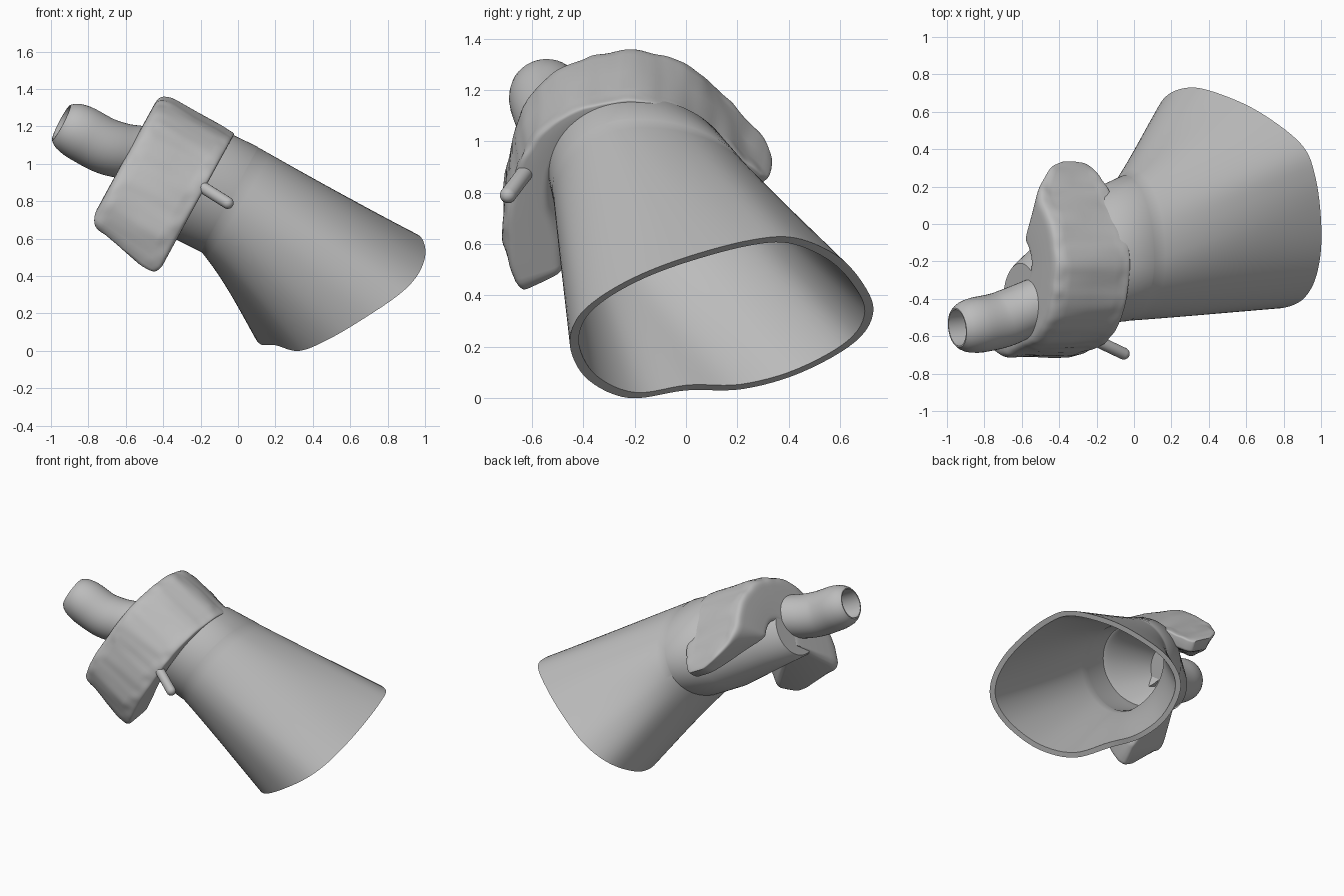
import bpy, bmesh, math
from mathutils import Vector, noise

cube = bpy.data.objects.get("Cube")
if cube:
    bpy.data.objects.remove(cube)

grey = bpy.data.materials.new("plain_grey")
grey.use_nodes = True
COLOUR = (0.5, 0.5, 0.5, 1)
grey.diffuse_color = COLOUR
grey.node_tree.nodes["Principled BSDF"].inputs["Base Color"].default_value = COLOUR

AXIS = Vector((0.8775, 0, -0.4795))   # along the neck, towards the wide mouth
UP = Vector((0.4795, 0, 0.8775))      # across the neck, upwards
SIDE = Vector((0, 1, 0))


def place(u, v, w):
    return SIDE * u + UP * v + AXIS * w


def spline(points, count, closed):
    """Evenly stepped Catmull-Rom samples through the points."""
    pts = [Vector(p) for p in points]
    n = len(pts)
    spans = n if closed else n - 1
    at = lambda i: pts[i % n] if closed else pts[max(0, min(n - 1, i))]
    out = []
    for k in range(count):
        s = k * spans / (count if closed else count - 1)
        i = min(int(s), spans - 1)
        t = s - i
        a, b, c, d = at(i - 1), at(i), at(i + 1), at(i + 2)
        out.append(0.5 * (2 * b + (c - a) * t + (2 * a - 5 * b + 4 * c - d) * t * t
                          + (3 * b - a - 3 * c + d) * t ** 3))
    return out


def loft(name, rings, angle=40):
    """Skin a list of equal rings and close both ends."""
    bm = bmesh.new()
    loops = [[bm.verts.new(p) for p in r] for r in rings]
    n = len(loops[0])
    for a, b in zip(loops, loops[1:]):
        for i in range(n):
            j = (i + 1) % n
            bm.faces.new((a[i], a[j], b[j], b[i]))
    bm.faces.new(loops[0])
    bm.faces.new(loops[-1])
    bmesh.ops.recalc_face_normals(bm, faces=bm.faces)
    mesh = bpy.data.meshes.new(name)
    bm.to_mesh(mesh)
    bm.free()
    mesh.materials.append(grey)
    obj = bpy.data.objects.new(name, mesh)
    bpy.context.collection.objects.link(obj)
    bpy.ops.object.select_all(action='DESELECT')
    obj.select_set(True)
    bpy.context.view_layer.objects.active = obj
    bpy.ops.object.shade_smooth_by_angle(angle=math.radians(angle))


def shrink(ring, amount):
    mid = sum(ring, Vector()) / len(ring)
    return [p + (mid - p).normalized() * amount for p in ring]


def tube(path, radii, n=40):
    rings = []
    for i, (p, r) in enumerate(zip(path, radii)):
        a, b = path[max(i - 1, 0)], path[min(i + 1, len(path) - 1)]
        d = (b - a) if (b - a).length > 1e-6 else path[-1] - path[0]
        q = d.to_track_quat('Z', 'Y')
        rings.append([p + q @ Vector((r * math.cos(math.tau * k / n),
                                      r * math.sin(math.tau * k / n), 0)) for k in range(n)])
    return rings


# Funnel: neck flaring into a slanted, wavy mouth
mouth = spline([(0.3, 0.73, 0.34), (0.5, 0.68, 0.46), (0.7, 0.58, 0.56), (0.9, 0.42, 0.625),
                (0.97, 0.25, 0.615), (1.0, 0.02, 0.555), (0.995, -0.18, 0.48),
                (0.95, -0.34, 0.39), (0.86, -0.43, 0.3), (0.7, -0.45, 0.19),
                (0.5, -0.38, 0.07), (0.33, -0.22, 0.0), (0.2, 0.0, 0.03),
                (0.12, 0.22, 0.035), (0.09, 0.45, 0.1), (0.15, 0.66, 0.22)], 96, True)
centre = Vector((0.53, 0.13, 0.33))
angles = [math.atan2((p - centre).dot(UP), (p - centre).dot(SIDE)) for p in mouth]


def neck_ring(u, v, w, r, wide):
    """Neck section whose back half is stretched to the wide radius."""
    return [place(u + (wide if math.cos(a) > 0 else r) * math.cos(a),
                  v + r * math.sin(a), w) for a in angles]


seam = neck_ring(-0.2, 0.688, -0.425, 0.318, 0.46)
outer = [neck_ring(-0.4, 0.6, -1.02, 0.19, 0.19), neck_ring(-0.4, 0.6, -1.01, 0.2, 0.2),
         neck_ring(-0.33, 0.65, -0.88, 0.26, 0.26), neck_ring(-0.22, 0.68, -0.62, 0.318, 0.4),
         neck_ring(-0.2, 0.688, -0.43, 0.32, 0.46), seam]
STEPS = 14
for k in range(1, STEPS + 1):
    t = k / STEPS
    row = []
    for s, m, a in zip(seam, mouth, angles):
        bend = (AXIS * 0.12 - (m - s) * 0.18) * (1 - 0.7 * max(0, math.cos(a)))
        row.append(s.lerp(m, t) + bend * (t * (1 - t) ** 2))
    outer.append(row)
inner = [shrink(r, 0.037) for r in reversed(outer[2:])]
loft("funnel", outer + inner)

# Collar: rough horseshoe strap over the neck; each row is outer u, v and inner u, v
strap = [(-0.65, 0.13, -0.48, 0.22), (-0.71, 0.33, -0.49, 0.36), (-0.70, 0.52, -0.53, 0.53),
         (-0.65, 0.72, -0.52, 0.70), (-0.55, 0.88, -0.45, 0.84), (-0.38, 0.985, -0.33, 0.93),
         (-0.18, 1.01, -0.18, 0.95), (0.0, 0.94, -0.03, 0.88), (0.14, 0.82, 0.08, 0.78),
         (0.25, 0.72, 0.17, 0.67), (0.335, 0.64, 0.26, 0.58)]
SECTIONS, AROUND = 110, 56
power = lambda x: math.copysign(abs(x) ** 0.25, x)
rings = []
rows = spline([r[:2] + (0,) for r in strap], SECTIONS, False)
inside = spline([r[2:] + (0,) for r in strap], SECTIONS, False)
for k, (o, i) in enumerate(zip(rows, inside)):
    f = k / (SECTIONS - 1)
    tail = max(0, (f - 0.78) / 0.22) ** 2
    low, high = -1.025 + 0.24 * tail, -0.573 - 0.05 * tail
    end = min(1, 0.84 + 0.16 * math.sqrt(min(k, SECTIONS - 1 - k) / 4))
    ring = []
    for j in range(AROUND):
        a = math.tau * j / AROUND
        across = 0.5 + 0.5 * power(math.cos(a)) * end
        along = 0.5 + 0.5 * power(math.sin(a)) * end
        w = low + (high - low) * along
        # the strap thickens inwards to a nearly solid face at the nozzle side
        core = i.lerp(Vector((-0.2, 0.57, 0)), 0.68 * (1 - along) * (1 - tail))
        p = core.lerp(o, across)
        slope = 0.07 * (1 - along) * (1 - min(1, f * 6))
        q = place(p.x, p.y + slope, w)
        bump = noise.noise(q * 6) * 0.018 + noise.noise(q * 15) * 0.006
        out = (p - Vector((-0.2, 0.6, 0))).normalized()
        ring.append(q + (SIDE * out.x + UP * out.y) * bump * across)
    rings.append(ring)
loft("collar", rings, 50)

# Nozzle: bent hollow spout leaving the closed end of the neck
path = spline([(-0.45, -0.405, 1.055), (-0.53, -0.435, 1.06), (-0.62, -0.475, 1.07),
               (-0.72, -0.515, 1.1), (-0.84, -0.54, 1.165), (-0.945, -0.555, 1.22)], 24, False)
radii = [0.14 + 0.01 * min(1, k / 12) for k in range(19)] + [0.148, 0.143, 0.135, 0.122, 0.106]
shell = tube(path, radii)
bore = tube(path, [0.098] * len(path))
loft("nozzle", shell + bore[::-1])

# Peg: small round-ended pin on the front of the collar
start, stop, R = Vector((-0.23, -0.61, 0.90)), Vector((-0.03, -0.705, 0.775)), 0.032
length = (stop - start).length
caps = [math.pi / 2 * k / 6 for k in range(7)]
spots = [R - R * math.cos(c) for c in caps] + [length - R + R * math.cos(c) for c in caps[::-1]]
sizes = [max(0.002, R * math.sin(c)) for c in caps + caps[::-1]]
line = [start.lerp(stop, s / length) for s in spots]
loft("peg", tube(line, sizes, 20))
